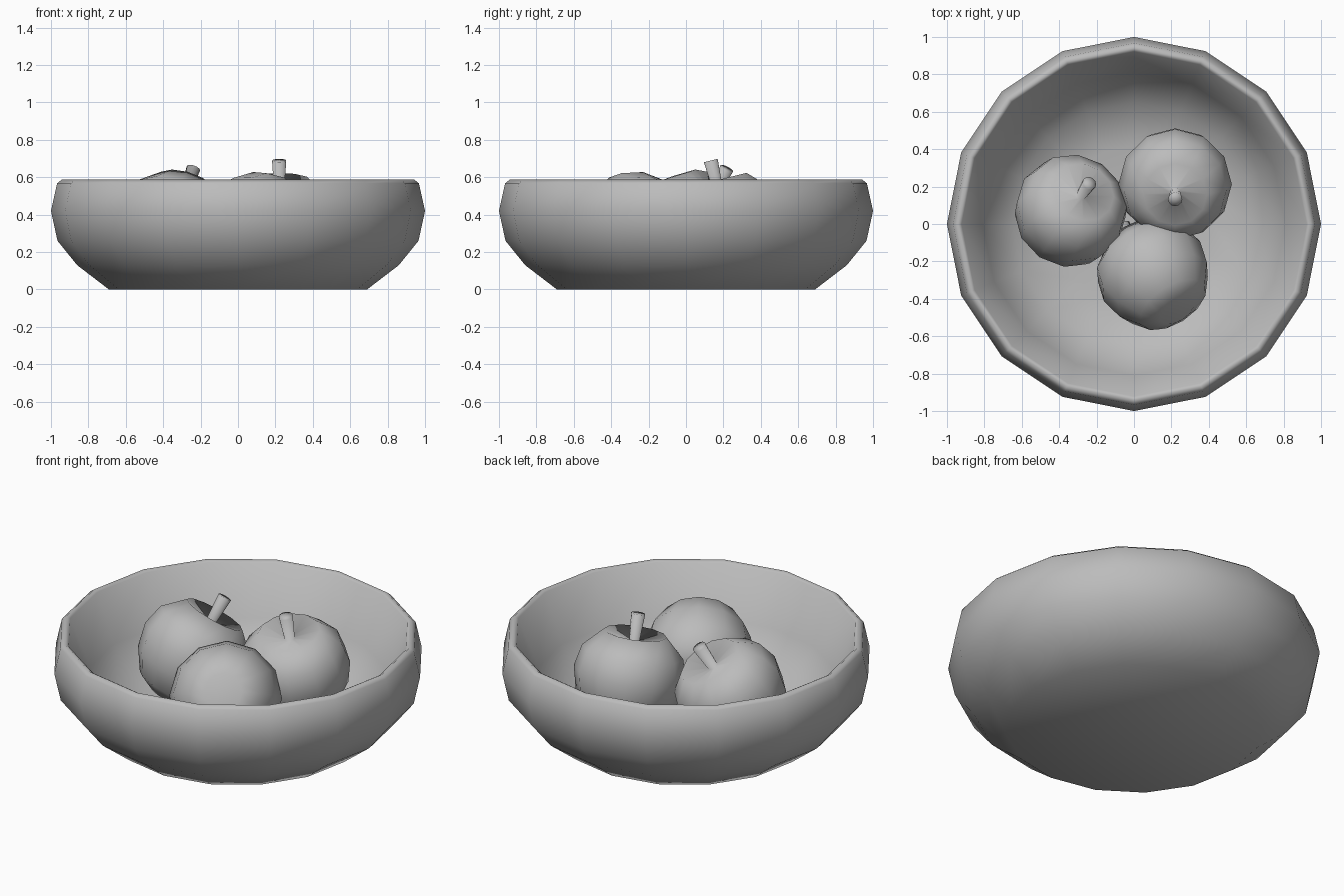
import bpy
import bmesh
from math import cos, sin, pi
from mathutils import Vector

cube = bpy.data.objects.get("Cube")
if cube:
    bpy.data.objects.remove(cube, do_unlink=True)

# One plain clay colour for everything
clay = bpy.data.materials.new("plain grey")
clay.use_nodes = True
clay.diffuse_color = (0.5, 0.5, 0.5, 1)
bsdf = next(n for n in clay.node_tree.nodes if n.type == 'BSDF_PRINCIPLED')
bsdf.inputs["Base Color"].default_value = clay.diffuse_color


def lathe(name, profile, sides):
    """Turn a (radius, height) profile around z; radius 0 makes a pole."""
    bm = bmesh.new()
    rings = []
    for r, z in profile:
        if r == 0:
            rings.append([bm.verts.new((0, 0, z))])
        else:
            rings.append([bm.verts.new((r * cos(2 * pi * i / sides),
                                        r * sin(2 * pi * i / sides), z))
                          for i in range(sides)])
    for a, b in zip(rings, rings[1:]):
        for i in range(sides):
            j = (i + 1) % sides
            corners = [a[i % len(a)], a[j % len(a)], b[j % len(b)], b[i % len(b)]]
            bm.faces.new(list(dict.fromkeys(corners)))
    bmesh.ops.recalc_face_normals(bm, faces=bm.faces)
    for face in bm.faces:
        face.smooth = True
    mesh = bpy.data.meshes.new(name)
    bm.to_mesh(mesh)
    bm.free()
    mesh.materials.append(clay)
    obj = bpy.data.objects.new(name, mesh)
    bpy.context.collection.objects.link(obj)
    return obj


# Bowl: outside wall, soft rim, sloping inside wall and floor
lathe("bowl", [
    (0, 0), (0.69, 0), (0.86, 0.13), (0.965, 0.26), (1.0, 0.42),
    (0.967, 0.568), (0.942, 0.587), (0.922, 0.575),
    (0.81, 0.30), (0.65, 0.095), (0.42, 0.05), (0, 0.045),
], 16)

# Fruit about its own centre: base dent, round body, top dent and flared stem
FRUIT = [(0, -0.24), (0.10, -0.265), (0.20, -0.215), (0.275, -0.10),
         (0.303, 0.03), (0.275, 0.15), (0.17, 0.255),
         (0.028, 0.215), (0.038, 0.365), (0, 0.365)]

# Centre and stem direction of each fruit
fruits = {
    "left_fruit": ((0.22, 0.22, 0.335), (0, -0.24, 0.97)),
    "right_fruit": ((-0.345, 0.06, 0.335), (0.29, 0.43, 0.85)),
    "front_fruit": ((0.11, -0.275, 0.34), (-0.45, 0.72, -0.50)),
}
for name, (centre, axis) in fruits.items():
    obj = lathe(name, FRUIT, 12)
    obj.rotation_mode = 'QUATERNION'
    obj.rotation_quaternion = Vector(axis).to_track_quat('Z', 'Y')
    obj.location = centre
